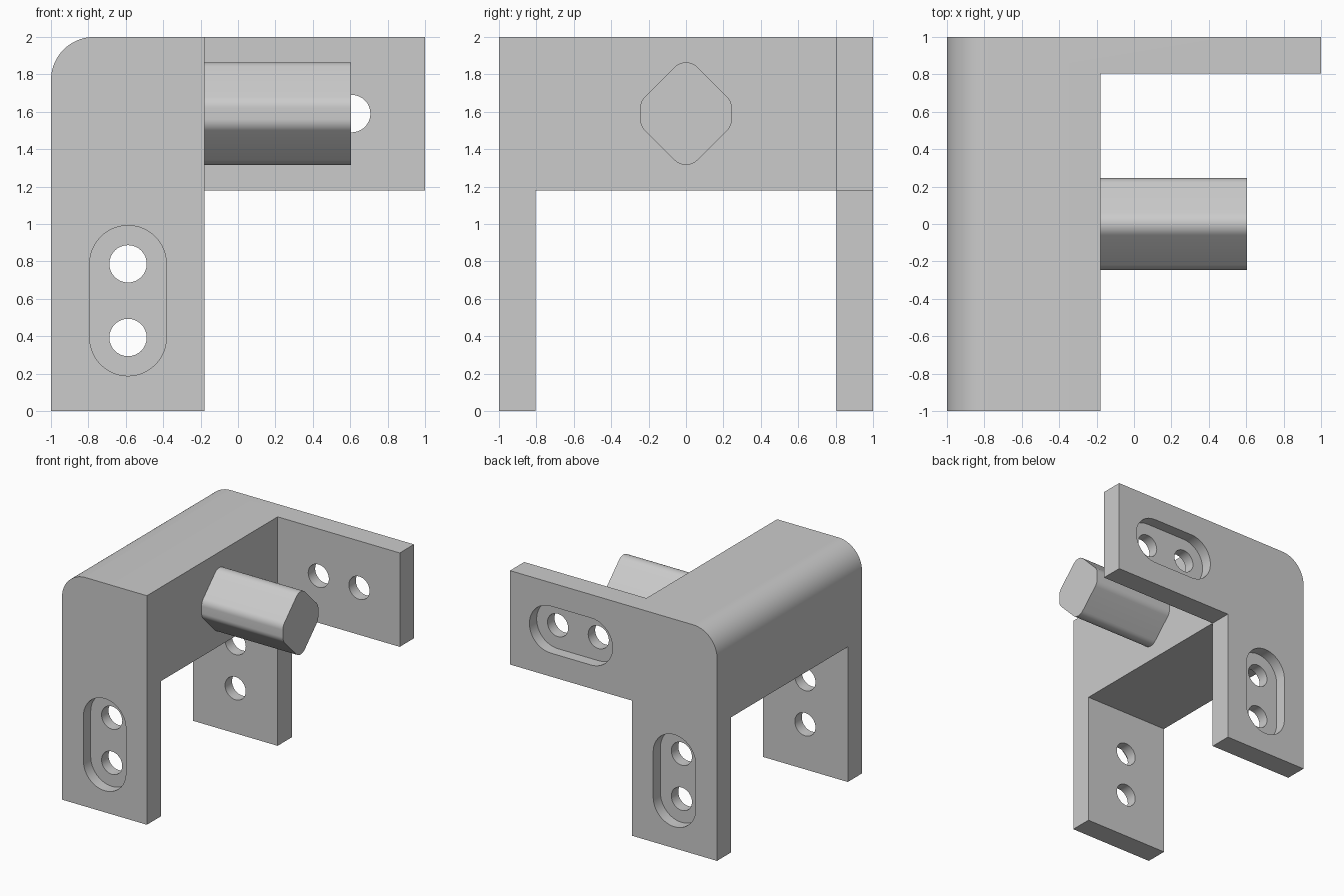
import bpy, bmesh, math
from mathutils import Vector

if "Cube" in bpy.data.objects:
    bpy.data.objects.remove(bpy.data.objects["Cube"])

grey = bpy.data.materials.new("light grey")
grey.diffuse_color = (0.6, 0.6, 0.6, 1)
grey.use_nodes = True
grey.node_tree.nodes["Principled BSDF"].inputs["Base Color"].default_value = grey.diffuse_color

INNER_X, UNDER_Z, PLATE_Y = -0.18, 1.18, 0.804   # beam side, beam underside, plate inner face


def prism(name, pts, axis, lo, hi):
    """Extrude a 2D outline: axis 'y' takes (x, z) points, axis 'x' takes (y, z) points."""
    bm = bmesh.new()
    place = (lambda p, d: (p[0], d, p[1])) if axis == 'y' else (lambda p, d: (d, p[0], p[1]))
    face = bm.faces.new([bm.verts.new(place(p, lo)) for p in pts])
    new = bmesh.ops.extrude_face_region(bm, geom=[face], use_keep_orig=True)['geom']
    shift = Vector((0, hi - lo, 0) if axis == 'y' else (hi - lo, 0, 0))
    bmesh.ops.translate(bm, vec=shift, verts=[g for g in new if isinstance(g, bmesh.types.BMVert)])
    bmesh.ops.recalc_face_normals(bm, faces=bm.faces)
    mesh = bpy.data.meshes.new(name)
    bm.to_mesh(mesh)
    bm.free()
    mesh.materials.append(grey)
    obj = bpy.data.objects.new(name, mesh)
    bpy.context.collection.objects.link(obj)
    return obj


def arc(cx, cz, r, a0, a1, n):
    return [(cx + r * math.cos(math.radians(a0 + (a1 - a0) * i / n)),
             cz + r * math.sin(math.radians(a0 + (a1 - a0) * i / n))) for i in range(n + 1)]


def rounded(pts, r, n=8):
    """Fillet every corner of a convex, counter-clockwise outline."""
    out = []
    for i, p in enumerate(pts):
        p = Vector(p)
        a = (Vector(pts[i - 1]) - p).normalized()
        b = (Vector(pts[(i + 1) % len(pts)]) - p).normalized()
        half = math.acos(a.dot(b)) / 2
        c = p + (a + b).normalized() * (r / math.sin(half))
        mid = math.degrees(math.atan2(p.y - c.y, p.x - c.x))
        turn = 90 - math.degrees(half)
        out += arc(c.x, c.y, r, mid - turn, mid + turn, n)
    return out


def cut(target, cutter):
    mod = target.modifiers.new("cut", 'BOOLEAN')
    mod.operation, mod.solver, mod.object = 'DIFFERENCE', 'EXACT', cutter
    bpy.context.view_layer.objects.active = target
    bpy.ops.object.modifier_apply(modifier=mod.name)
    bpy.data.objects.remove(cutter)


# Bracket: block with one rounded top edge
R = 0.23
bracket = prism("bracket", [(-1, 0), (1, 0), (1, 2)] + arc(-1 + R, 2 - R, R, 90, 180, 20), 'y', -1, 1)

# Clear the space beside the beam, leaving the side arm
cut(bracket, prism("side_space", [(-1.1, -.1), (1.1, -.1), (1.1, UNDER_Z), (PLATE_Y, UNDER_Z),
                                  (PLATE_Y, 2.1), (-1.1, 2.1)], 'x', INNER_X, 1.1))
# Clear the space between the two legs
cut(bracket, prism("leg_space", [(-PLATE_Y, -.1), (PLATE_Y, -.1), (PLATE_Y, UNDER_Z),
                                 (-PLATE_Y, UNDER_Z)], 'x', -1.1, -0.1))

# Recessed slots on the outer faces and screw holes through them
SLOT_R, HOLE_R, DEPTH = 0.205, 0.1, 0.1
LEG_X, LOW, HIGH, ARM_Z, NEAR, FAR = -.588, .393, .787, 1.59, .215, .608
leg_slot = arc(LEG_X, HIGH, SLOT_R, 0, 180, 24) + arc(LEG_X, LOW, SLOT_R, 180, 360, 24)
arm_slot = arc(FAR, ARM_Z, SLOT_R, -90, 90, 24) + arc(NEAR, ARM_Z, SLOT_R, 90, 270, 24)
for outline, lo, hi in ((leg_slot, -1.1, -1 + DEPTH), (leg_slot, 1 - DEPTH, 1.1),
                        (arm_slot, 1 - DEPTH, 1.1)):
    cut(bracket, prism("slot", outline, 'y', lo, hi))
for x, z, lo in ((LEG_X, HIGH, -1.1), (LEG_X, LOW, -1.1), (FAR, ARM_Z, .6), (NEAR, ARM_Z, .6)):
    cut(bracket, prism("hole", arc(x, z, HOLE_R, 0, 360, 32)[:-1], 'y', lo, 1.1))

# Peg: filleted diamond with blunted sides
w, h, zc = 0.245, 0.31, 1.59
peg_outline = [(0, zc - h), (w, zc - (h - w)), (w, zc + (h - w)),
               (0, zc + h), (-w, zc + (h - w)), (-w, zc - (h - w))]
peg = prism("peg", rounded(peg_outline, 0.085), 'x', INNER_X, 0.605)

# Smooth the rounded surfaces, keep hard edges
for obj in (bracket, peg):
    bpy.ops.object.select_all(action='DESELECT')
    obj.select_set(True)
    bpy.context.view_layer.objects.active = obj
    bpy.ops.object.shade_smooth_by_angle(angle=math.radians(30))
